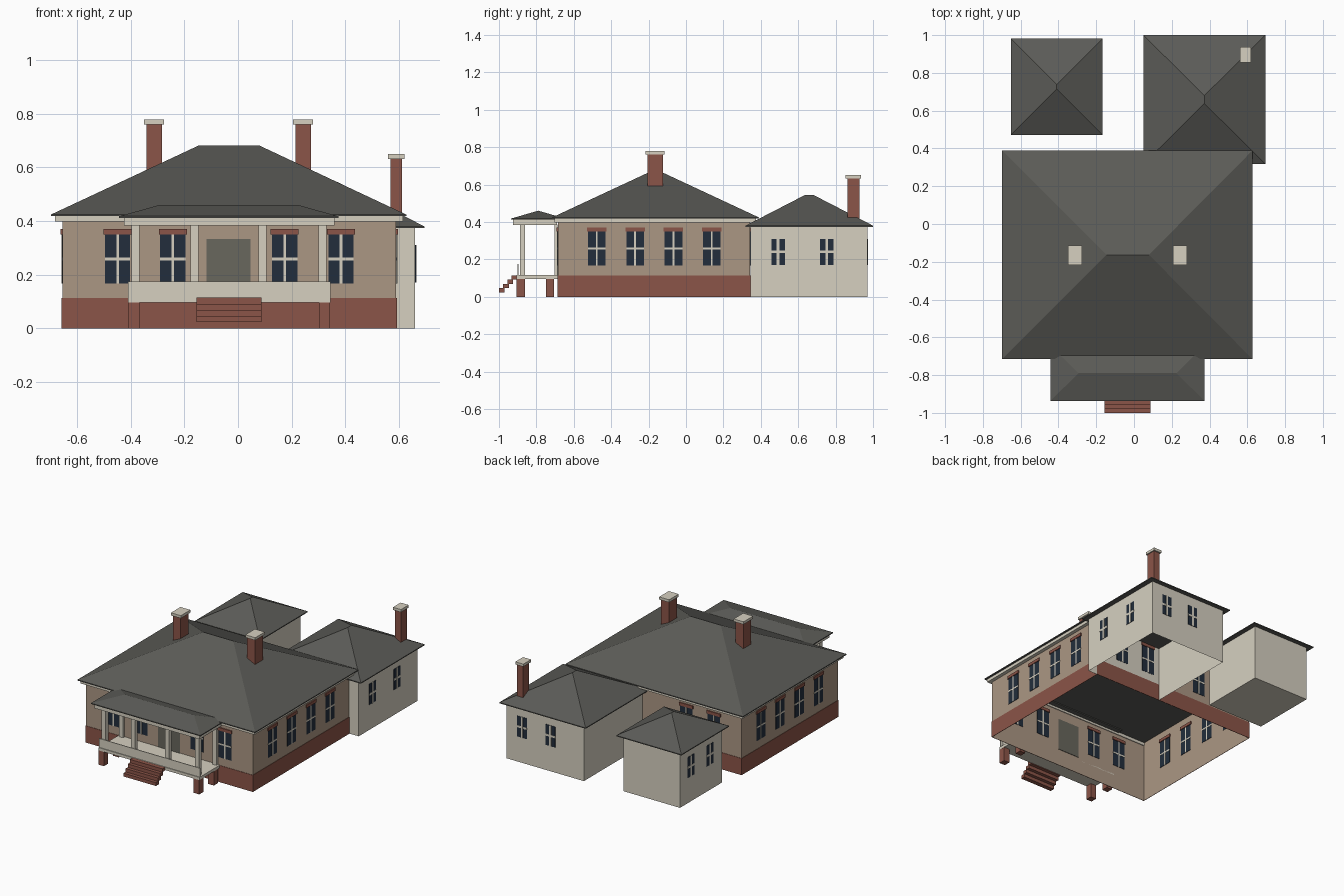
import bpy, bmesh

cube = bpy.data.objects.get("Cube")
if cube:
    bpy.data.objects.remove(cube, do_unlink=True)


def material(name, rgb):
    m = bpy.data.materials.new(name)
    m.use_nodes = True
    m.diffuse_color = (*rgb, 1)
    m.node_tree.nodes["Principled BSDF"].inputs["Base Color"].default_value = (*rgb, 1)
    return m


TAN = material("tan wall", (0.41, 0.31, 0.23))
CREAM = material("cream paint", (0.67, 0.63, 0.53))
BRICK = material("red brick", (0.26, 0.09, 0.065))
SLATE = material("grey roof", (0.105, 0.105, 0.095))
GLASS = material("dark glass", (0.016, 0.027, 0.045))
DOOR = material("grey door", (0.14, 0.135, 0.11))


def build(name, verts, faces, mat):
    mesh = bpy.data.meshes.new(name)
    bm = bmesh.new()
    vs = [bm.verts.new(v) for v in verts]
    for f in faces:
        bm.faces.new([vs[i] for i in f])
    bmesh.ops.recalc_face_normals(bm, faces=bm.faces)
    bm.to_mesh(mesh)
    bm.free()
    mesh.materials.append(mat)
    ob = bpy.data.objects.new(name, mesh)
    bpy.context.collection.objects.link(ob)
    return ob


SIDES = [(0, 1, 5, 4), (1, 2, 6, 5), (2, 3, 7, 6), (3, 0, 4, 7)]


def box(name, x, y, z, mat, open_ends=False):
    verts = [(a, b, c) for c in z for a, b in
             ((x[0], y[0]), (x[1], y[0]), (x[1], y[1]), (x[0], y[1]))]
    ends = [] if open_ends else [(3, 2, 1, 0), (4, 5, 6, 7)]
    return build(name, verts, SIDES + ends, mat)


def ring(name, x, y, z, t, mat):
    """Four boards around a rectangle, thickness t going inwards."""
    for i in (0, 1):
        s = 1 - 2 * i
        side = "left" if i else "right"
        end = "back" if i else "front"
        box(f"{name}_{side}", sorted((x[i], x[i] + s * t)), y, z, mat)
        box(f"{name}_{end}", x, sorted((y[i], y[i] + s * t)), z, mat)


def hip_roof(name, x, y, eave, top, ridge, along_x):
    """Hipped roof on a thin eave edge; ridge is the range of its top line."""
    cx, cy = sum(x) / 2, sum(y) / 2
    verts = [(a, b, c) for c in (eave - 0.006, eave) for a, b in
             ((x[0], y[0]), (x[1], y[0]), (x[1], y[1]), (x[0], y[1]))]
    if along_x:
        verts += [(ridge[0], cy, top), (ridge[1], cy, top)]
        slopes = [(4, 5, 9, 8), (5, 6, 9), (6, 7, 8, 9), (7, 4, 8)]
    else:
        verts += [(cx, ridge[0], top), (cx, ridge[1], top)]
        slopes = [(4, 5, 8), (5, 6, 9, 8), (6, 7, 9), (7, 4, 8, 9)]
    build(name, verts, SIDES + [(3, 2, 1, 0)] + slopes, SLATE)


def wall_plate(name, axis, wall, along, z, t, mat):
    """Thin plate straddling a wall plane that faces along the given axis."""
    across = (wall - t, wall + t)
    if axis == "x":
        box(name, across, along, z, mat)
    else:
        box(name, along, across, z, mat)


def window(name, axis, wall, c, half, z, bar, lintel):
    mid = (z[0] + z[1]) / 2
    wall_plate(name + "_glass", axis, wall, (c - half, c + half), z, 0.002, GLASS)
    wall_plate(name + "_upright", axis, wall, (c - bar, c + bar), z, 0.004, CREAM)
    wall_plate(name + "_crossbar", axis, wall, (c - half, c + half),
               (mid - bar, mid + bar), 0.0035, CREAM)
    if lintel:
        wall_plate(name + "_lintel", axis, wall, (c - 0.052, c + 0.052),
                   (z[1], z[1] + 0.02), 0.007, BRICK)


# Main house: walls, brick base, eave boards and roof
HX, HY = (-0.655, 0.59), (-0.685, 0.343)
box("main_walls", HX, HY, (0, 0.42), TAN, True)
ring("brick_base", (HX[0] - 0.003, HX[1] + 0.003), (HY[0] - 0.003, HY[1] + 0.003),
     (0, 0.113), 0.0025, BRICK)
ring("eave_board", (-0.683, 0.616), (-0.704, 0.375), (0.398, 0.418), 0.024, CREAM)
hip_roof("main_roof", (-0.698, 0.628), (-0.716, 0.39), 0.424, 0.682, (-0.146, 0.079), True)

# Main house windows and door
WIN_Z = (0.167, 0.35)
for label, wall in (("front", HY[0]), ("back", HY[1])):
    for i, x in enumerate((-0.449, -0.243, 0.174, 0.384)):
        window(f"{label}_window_{i}", "y", wall, x, 0.047, WIN_Z, 0.005, True)
for label, wall in (("right", HX[0]), ("left", HX[1])):
    for i in range(4):
        window(f"{label}_window_{i}", "x", wall, -0.477 + 0.205 * i, 0.047, WIN_Z, 0.005, True)
wall_plate("front_door", "y", HY[0], (-0.117, 0.047), (0.114, 0.333), 0.003, DOOR)

# Rear wing
WX, WY = (0.084, 0.661), (0.344, 0.97)
box("wing_walls", WX, WY, (0, 0.376), CREAM, True)
hip_roof("wing_roof", (0.05, 0.695), (0.318, 1.0), 0.38, 0.545, (0.638, 0.68), False)
SMALL_Z = (0.17, 0.31)
for i, y in enumerate((0.492, 0.752)):
    window(f"wing_left_window_{i}", "x", WX[1], y, 0.036, SMALL_Z, 0.007, False)
for i, x in enumerate((0.545, 0.333)):
    window(f"wing_back_window_{i}", "y", WY[1], x, 0.036, SMALL_Z, 0.007, False)

# Detached outbuilding
OX, OY = (-0.62, -0.198), (0.503, 0.95)
box("outbuilding_walls", OX, OY, (0, 0.376), CREAM)
hip_roof("outbuilding_roof", (-0.652, -0.166), (0.471, 0.981), 0.38, 0.505,
         (0.714, 0.738), False)
for i, y in enumerate((0.834, 0.632)):
    window(f"outbuilding_window_{i}", "x", OX[0], y, 0.036, SMALL_Z, 0.007, False)


# Chimneys with caps
def chimney(name, x, y, hx, hy, bottom, top):
    box(name + "_stack", (x - hx, x + hx), (y - hy, y + hy), (bottom, top - 0.018), BRICK)
    hx, hy = hx + 0.008, hy + 0.009
    box(name + "_cap", (x - hx, x + hx), (y - hy, y + hy), (top - 0.018, top), CREAM)


chimney("right_chimney", -0.313, -0.165, 0.029, 0.042, 0.5, 0.778)
chimney("left_chimney", 0.243, -0.165, 0.029, 0.042, 0.5, 0.778)
chimney("wing_chimney", 0.59, 0.895, 0.022, 0.032, 0.38, 0.65)

# Porch: floor, front panel, beam and roof
PX = (-0.41, 0.345)
box("porch_floor", PX, (-0.905, HY[0]), (0.096, 0.115), CREAM)
box("porch_front_panel", PX, (-0.9, -0.895), (0.115, 0.175), CREAM)
box("porch_beam", (-0.426, 0.36), (-0.925, -0.69), (0.384, 0.412), CREAM)
hip_roof("porch_roof", (-0.443, 0.374), (-0.936, -0.644), 0.418, 0.46, (-0.293, 0.224), True)
for i, x in enumerate((-0.382, -0.162, 0.091, 0.315)):
    box(f"porch_column_{i}", (x - 0.015, x + 0.015), (-0.888, -0.86), (0.115, 0.385), CREAM)
for i, x in enumerate((-0.382, 0.315)):
    box(f"wall_post_{i}", (x - 0.015, x + 0.015), (-0.703, -0.686), (0.115, 0.385), CREAM)

# Brick piers under the porch
for i, x in enumerate((-0.389, 0.323)):
    for j, y in enumerate((-0.883, -0.727)):
        box(f"porch_pier_{i}_{j}", (x - 0.021, x + 0.021), (y - 0.022, y + 0.022),
            (0, 0.096), BRICK)

# Front steps
for i in range(4):
    y, z = -1.0 + 0.0225 * i, 0.024 + 0.0225 * i
    box(f"front_step_{i}", (-0.155, 0.087), (y, y + 0.03), (z, z + 0.0225), BRICK)
